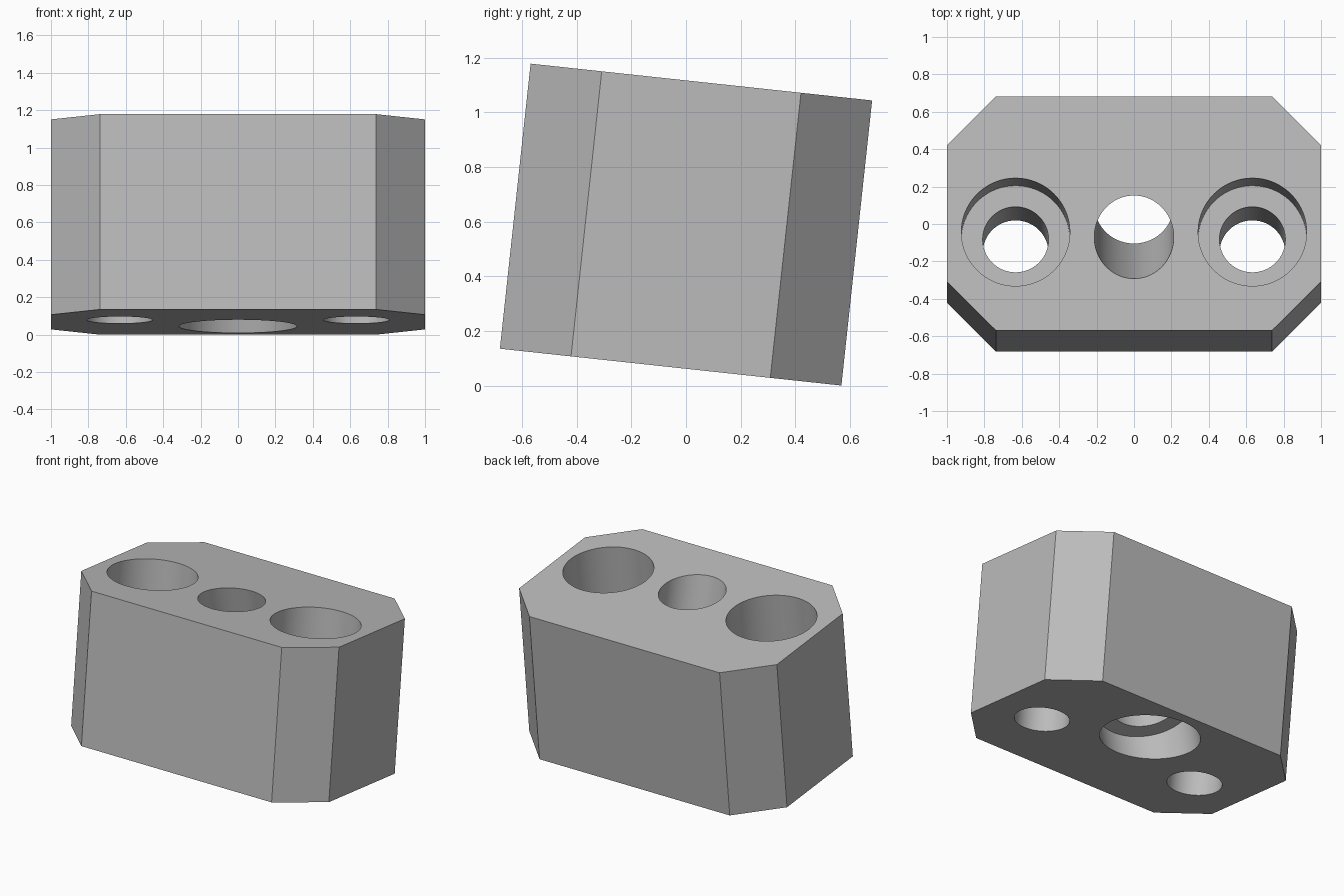
import bpy
import bmesh
import math
from mathutils import Matrix, Vector

cube = bpy.data.objects.get("Cube")
if cube:
    bpy.data.objects.remove(cube, do_unlink=True)

HALF_X, HALF_Y, HALF_Z = 1.0, 0.629, 0.525
CHAMFER = 0.262
TILT = math.radians(-6.15)

grey = bpy.data.materials.new("plain grey")
grey.use_nodes = True
grey.diffuse_color = (0.5, 0.5, 0.5, 1)
grey.node_tree.nodes["Principled BSDF"].inputs["Base Color"].default_value = (0.5, 0.5, 0.5, 1)


def make_object(name, bm):
    mesh = bpy.data.meshes.new(name)
    bmesh.ops.recalc_face_normals(bm, faces=bm.faces)
    bm.to_mesh(mesh)
    bm.free()
    mesh.materials.append(grey)
    obj = bpy.data.objects.new(name, mesh)
    bpy.context.collection.objects.link(obj)
    return obj


def bore(target, start, end, radius):
    """Cut a round hole running from start to end."""
    start, end = Vector(start), Vector(end)
    axis = end - start
    turn = axis.to_track_quat("Z", "Y").to_matrix().to_4x4()
    bm = bmesh.new()
    bmesh.ops.create_cone(bm, cap_ends=True, segments=96, radius1=radius,
                          radius2=radius, depth=axis.length,
                          matrix=Matrix.Translation((start + end) / 2) @ turn)
    cutter = make_object("bore_cutter", bm)
    cutter.hide_render = True
    mod = target.modifiers.new("bore", "BOOLEAN")
    mod.operation = "DIFFERENCE"
    mod.solver = "EXACT"
    mod.object = cutter
    bpy.context.view_layer.objects.active = target
    bpy.ops.object.modifier_apply(modifier=mod.name)
    bpy.data.objects.remove(cutter, do_unlink=True)


# Block with chamfered vertical edges
bm = bmesh.new()
bmesh.ops.create_cube(bm, size=2, matrix=Matrix.Diagonal((HALF_X, HALF_Y, HALF_Z, 1)))
upright = [e for e in bm.edges if abs(e.verts[0].co.z - e.verts[1].co.z) > HALF_Z]
bmesh.ops.bevel(bm, geom=upright, offset=CHAMFER, segments=1, affect="EDGES")
block = make_object("chamfered_block", bm)

# Straight side holes, counterbored from the top
for side in (-1, 1):
    x, y = side * 0.633, -0.1
    bore(block, (x, y, -1), (x, y, 1), 0.176)
    bore(block, (x, y, 0.15), (x, y, 1), 0.29)

# Slanted middle hole, counterbored from below
top = Vector((0, -0.127, HALF_Z))
bottom = Vector((0, 0.216, -HALF_Z))
slant = bottom - top
bore(block, top - slant * 0.4, bottom + slant * 0.4, 0.2125)
bore(block, top + slant * 0.76, bottom + slant * 0.4, 0.315)

# Tilt the block and lift it onto the ground
block.data.transform(Matrix.Translation((0, 0, 0.595)) @ Matrix.Rotation(TILT, 4, "X"))
lowest = min(v.co.z for v in block.data.vertices)
block.data.transform(Matrix.Translation((0, 0, -lowest)))

bpy.ops.object.select_all(action="DESELECT")
block.select_set(True)
bpy.context.view_layer.objects.active = block
bpy.ops.object.shade_smooth_by_angle(angle=math.radians(30))
